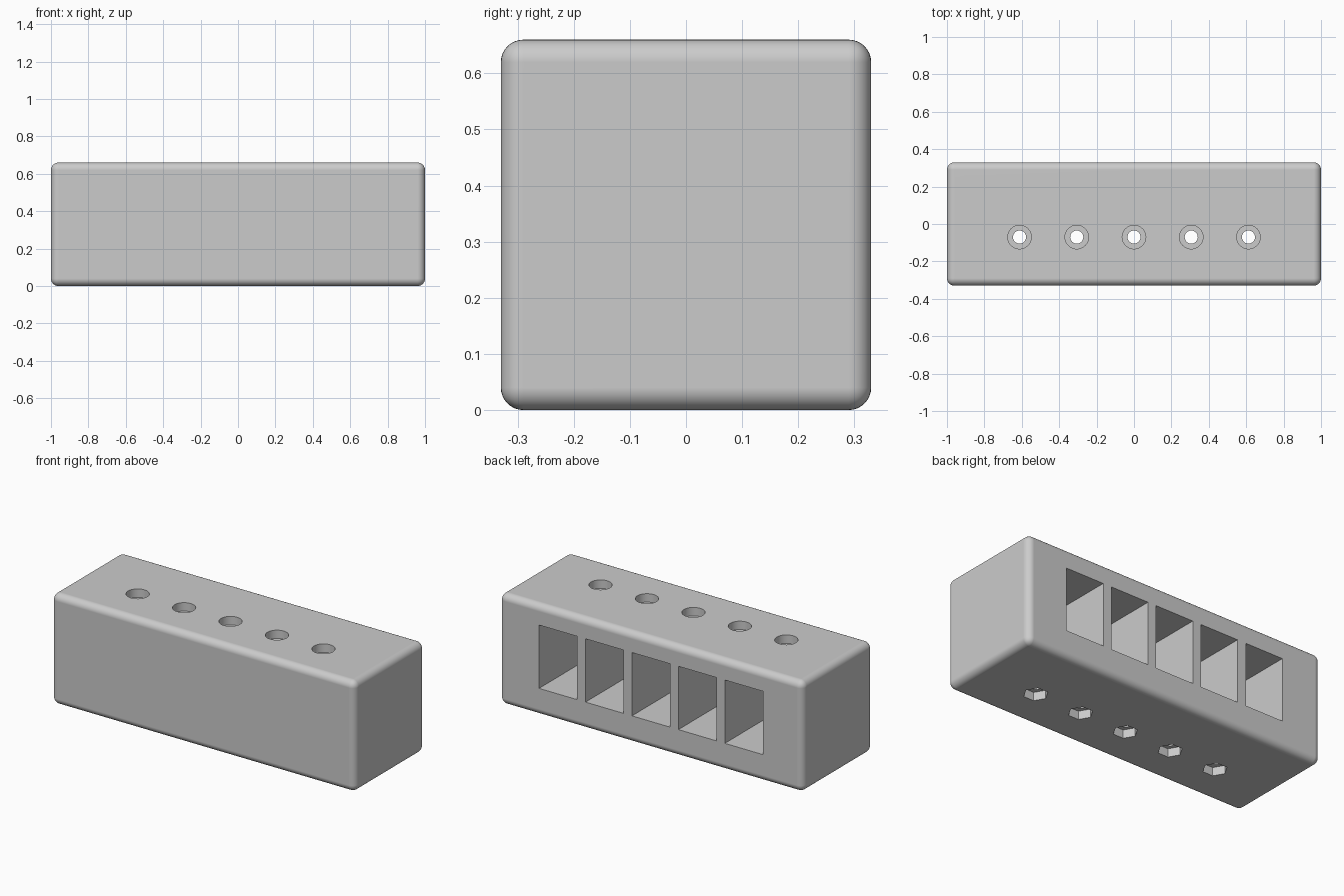
import bpy
import bmesh
import math
from mathutils import Matrix

old = bpy.data.objects.get("Cube")
if old:
    bpy.data.objects.remove(old, do_unlink=True)

SIZE = (2.0, 0.66, 0.66)
HOLE_Y = -0.07
CENTRES = [i * 0.306 for i in range(-2, 3)]

grey = bpy.data.materials.new("plain_grey")
grey.use_nodes = True
colour = (0.6, 0.6, 0.6, 1)
grey.diffuse_color = colour
grey.node_tree.nodes["Principled BSDF"].inputs["Base Color"].default_value = colour


def make_object(name, bm):
    mesh = bpy.data.meshes.new(name)
    bm.to_mesh(mesh)
    bm.free()
    mesh.materials.append(grey)
    obj = bpy.data.objects.new(name, mesh)
    bpy.context.collection.objects.link(obj)
    return obj


def add_box(bm, low, high):
    mid = [(a + b) / 2 for a, b in zip(low, high)]
    size = [b - a for a, b in zip(low, high)]
    bmesh.ops.create_cube(bm, size=1, matrix=Matrix.Translation(mid) @ Matrix.Diagonal((*size, 1)))


def drill_row(name, radius, sides, low, high):
    """Row of upright prisms used to cut holes; a corner points along x."""
    bm = bmesh.new()
    for x in CENTRES:
        place = Matrix.Translation((x, HOLE_Y, (low + high) / 2)) @ Matrix.Rotation(math.pi / 2, 4, "Z")
        bmesh.ops.create_cone(bm, cap_ends=True, segments=sides, radius1=radius,
                              radius2=radius, depth=high - low, matrix=place)
    return make_object(name, bm)


# Rounded block
bm = bmesh.new()
add_box(bm, (-SIZE[0] / 2, -SIZE[1] / 2, 0), (SIZE[0] / 2, SIZE[1] / 2, SIZE[2]))
bmesh.ops.bevel(bm, geom=bm.edges[:], offset=0.04, segments=8, profile=0.5, affect="EDGES")
block = make_object("rounded_block", bm)

# Rectangular pockets in the back
bm = bmesh.new()
for x in CENTRES:
    add_box(bm, (x - 0.125, -0.2, 0.163), (x + 0.125, 0.5, 0.54))
cutters = [make_object("pocket_cutter", bm)]

# Screw holes, round recesses on top, hexagonal recesses underneath
cutters.append(drill_row("screw_hole_cutter", 0.035, 32, -0.1, 0.8))
cutters.append(drill_row("top_recess_cutter", 0.063, 48, 0.61, 0.8))
cutters.append(drill_row("hex_recess_cutter", 0.067, 6, -0.1, 0.05))

for cutter in cutters:
    cutter.hide_render = True
    cut = block.modifiers.new(cutter.name, "BOOLEAN")
    cut.operation = "DIFFERENCE"
    cut.solver = "EXACT"
    cut.object = cutter

# Keep the finished cut and drop the cutters
bpy.context.view_layer.update()
graph = bpy.context.evaluated_depsgraph_get()
result = bpy.data.meshes.new_from_object(block.evaluated_get(graph))
block.modifiers.clear()
block.data = result
for cutter in cutters:
    bpy.data.objects.remove(cutter, do_unlink=True)

# Smooth rounded edges with flat sides
bpy.ops.object.select_all(action="DESELECT")
block.select_set(True)
bpy.context.view_layer.objects.active = block
bpy.ops.object.shade_smooth_by_angle(angle=math.radians(30))
normals = block.modifiers.new("flat_sides", "WEIGHTED_NORMAL")
normals.keep_sharp = True
